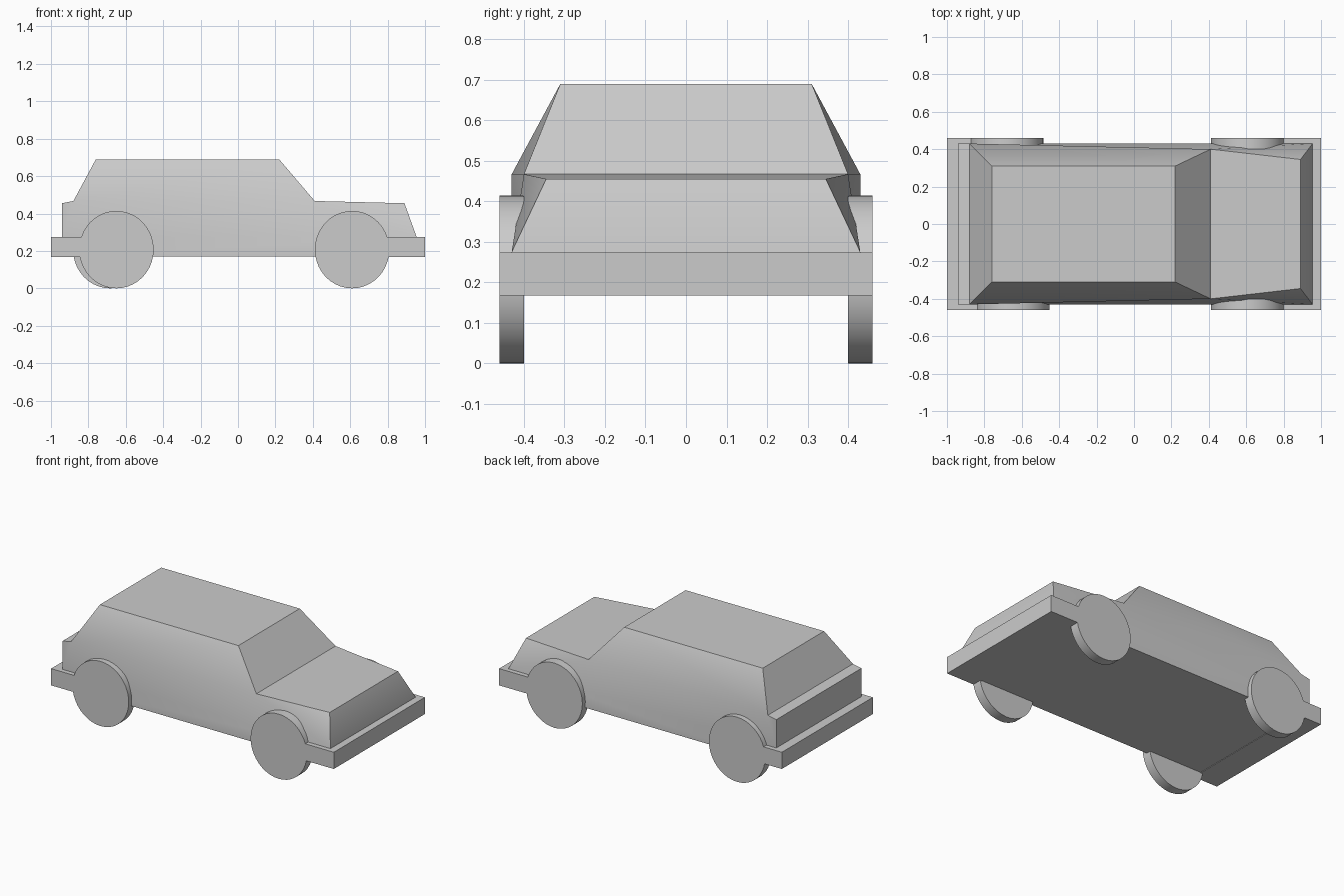
import bpy, bmesh, math

if "Cube" in bpy.data.objects:
    bpy.data.objects.remove(bpy.data.objects["Cube"])


def make_object(name, bm):
    bmesh.ops.recalc_face_normals(bm, faces=bm.faces)
    me = bpy.data.meshes.new(name)
    bm.to_mesh(me)
    bm.free()
    ob = bpy.data.objects.new(name, me)
    bpy.context.collection.objects.link(ob)
    return ob


def smooth(ob, angle=30):
    bpy.ops.object.select_all(action='DESELECT')
    ob.select_set(True)
    bpy.context.view_layer.objects.active = ob
    bpy.ops.object.shade_smooth_by_angle(angle=math.radians(angle))


# Car body: side outline with a half width at each corner, mirrored across y
outline = [
    (-.94, .43, .17),    # 0 rear bottom
    (-.94, .43, .275),   # 1 rear sill
    (-.94, .43, .455),   # 2 tail
    (-.88, .43, .467),   # 3 rear window base
    (-.76, .31, .69),    # 4 roof rear
    (.22, .31, .69),     # 5 roof front
    (.41, .40, .467),    # 6 windscreen base
    (.89, .345, .455),   # 7 bonnet front
    (.955, .43, .275),   # 8 nose
    (.955, .43, .17),    # 9 front bottom
]
side_faces = [(0, 1, 8, 9), (1, 2, 3), (1, 3, 6), (1, 6, 8), (3, 4, 5, 6), (6, 7, 8)]
bm = bmesh.new()
left = [bm.verts.new((x, y, z)) for x, y, z in outline]
right = [bm.verts.new((x, -y, z)) for x, y, z in outline]
for i in range(len(outline)):
    j = (i + 1) % len(outline)
    bm.faces.new((left[i], left[j], right[j], right[i]))
for side in (left, right):
    for f in side_faces:
        bm.faces.new([side[i] for i in f])
smooth(make_object("car_body", bm))


# Bumpers wrapping each end
def bumper(name, x0, x1):
    bpy.ops.mesh.primitive_cube_add(size=1, location=((x0 + x1) / 2, 0, .2205))
    ob = bpy.context.object
    ob.name = name
    ob.scale = (x1 - x0, .92, .107)


bumper("front_bumper", .79, 1)
bumper("rear_bumper", -1, -.83)

# Wheels: thin, slightly tall discs
for name, x, y in (("front_right_wheel", .61, -.43), ("front_left_wheel", .61, .43),
                   ("rear_right_wheel", -.65, -.43), ("rear_left_wheel", -.683, .43)):
    bpy.ops.mesh.primitive_cylinder_add(vertices=40, radius=1, depth=.06,
                                        location=(x, y, .207), rotation=(math.pi / 2, 0, 0))
    wheel = bpy.context.object
    wheel.name = name
    wheel.scale = (.199, .207, 1)
    smooth(wheel)
